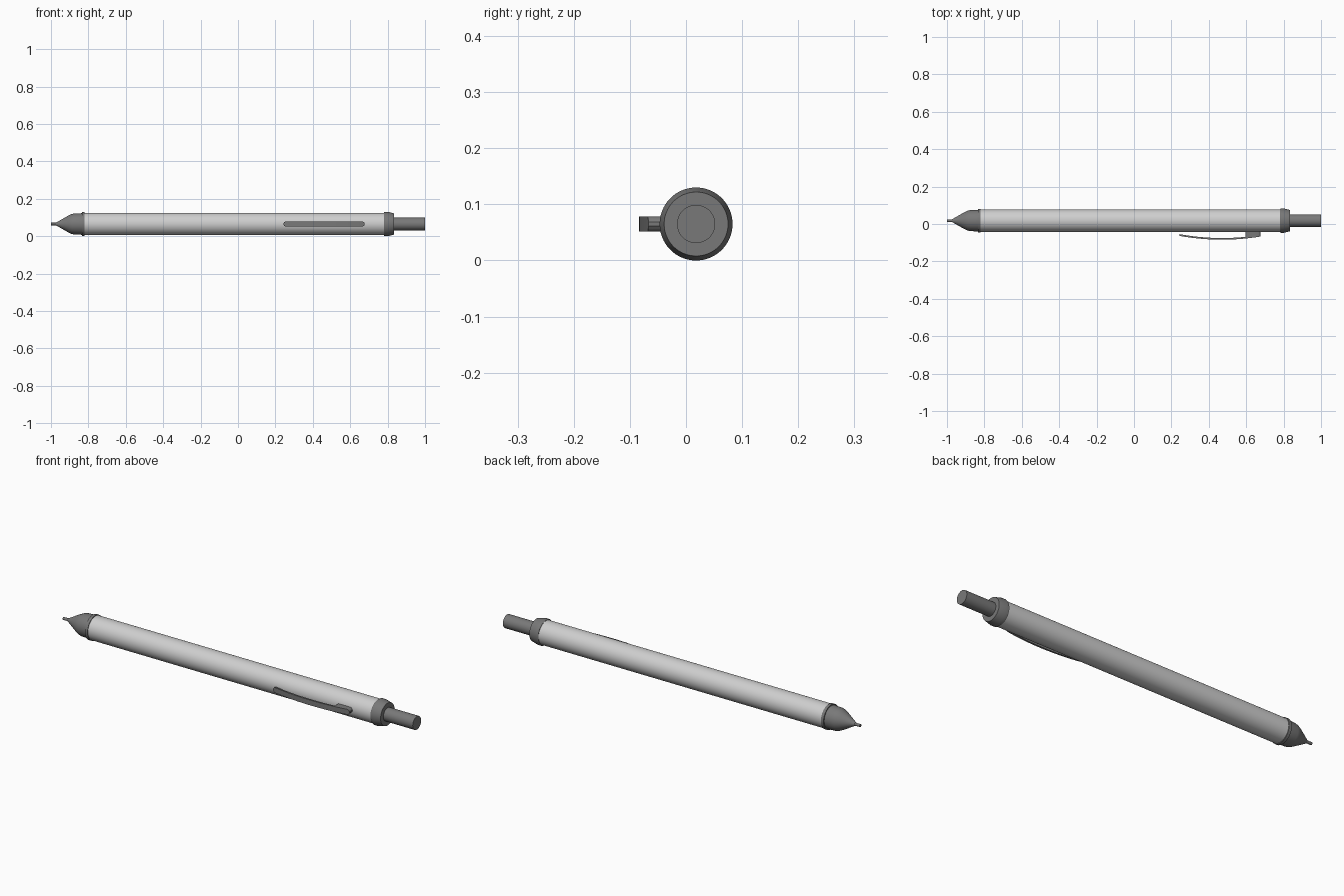
import bpy, bmesh, math

if "Cube" in bpy.data.objects:
    bpy.data.objects.remove(bpy.data.objects["Cube"])

CY, CZ = 0.018, 0.065  # pen axis runs along x through this point


def material(name, value):
    m = bpy.data.materials.new(name)
    m.diffuse_color = (value, value, value, 1)
    m.use_nodes = True
    m.node_tree.nodes["Principled BSDF"].inputs["Base Color"].default_value = m.diffuse_color
    return m


light = material("light_grey", 0.62)
dark = material("dark_grey", 0.19)


def finish(bm, name, mat):
    bmesh.ops.recalc_face_normals(bm, faces=bm.faces)
    me = bpy.data.meshes.new(name)
    bm.to_mesh(me)
    bm.free()
    me.materials.append(mat)
    ob = bpy.data.objects.new(name, me)
    bpy.context.collection.objects.link(ob)
    bpy.ops.object.select_all(action='DESELECT')
    ob.select_set(True)
    bpy.context.view_layer.objects.active = ob
    bpy.ops.object.shade_smooth_by_angle(angle=math.radians(25))
    return ob


def bridge(bm, rings):
    """Skin a list of vertex rings and cap both ends."""
    n = len(rings[0])
    for a, b in zip(rings, rings[1:]):
        for i in range(n):
            j = (i + 1) % n
            bm.faces.new((a[i], a[j], b[j], b[i]))
    bm.faces.new(rings[0])
    bm.faces.new(rings[-1])


def lathe(name, profile, mat, n=64):
    """Turn (x, radius) points round the pen axis."""
    bm = bmesh.new()
    rings = []
    for x, r in profile:
        rings.append([bm.verts.new((x, CY + r * math.cos(math.tau * i / n),
                                    CZ + r * math.sin(math.tau * i / n)))
                      for i in range(n)])
    bridge(bm, rings)
    return finish(bm, name, mat)


# turned parts
lathe("barrel", [(-0.825, 0.06), (0.785, 0.06)], light)
lathe("tip_ring", [(-0.835, 0.063), (-0.82, 0.063)], dark)
lathe("tip_cone", [(-0.972, 0.008), (-0.93, 0.032), (-0.905, 0.046),
                   (-0.89, 0.053), (-0.877, 0.056), (-0.825, 0.058)], dark)
lathe("lead_tube", [(-1.0, 0.007), (-0.965, 0.007)], dark)
lathe("collar", [(0.78, 0.062), (0.785, 0.065), (0.80, 0.065),
                 (0.834, 0.057)], dark)
lathe("push_button", [(0.825, 0.034), (1.0, 0.034)], dark)

# clip: a bowed strip with rounded ends, and a foot joining it to the barrel
X0, X1, HALF = 0.243, 0.677, 0.0135


def bow(x):
    return -0.084 + 0.4 * (x - 0.47) ** 2


def half_width(x):
    d = min(x - X0, X1 - x, HALF)
    return max(0.004, math.sqrt(max(0, HALF ** 2 - (HALF - d) ** 2)))


def strip(name, xs, inner):
    bm = bmesh.new()
    rings = []
    for x in xs:
        w, yo, yi = half_width(x), bow(x), inner(x)
        rings.append([bm.verts.new((x, y, CZ + z)) for y, z in
                      ((yo, -w), (yo, w), (yi, w), (yi, -w))])
    bridge(bm, rings)
    return finish(bm, name, dark)


ends = [0, 0.001, 0.003, 0.006, 0.009, HALF]
middle = [X0 + (X1 - X0) * i / 24 for i in range(1, 24)]
tail = [X1 - e for e in reversed(ends)]
strip("clip", [X0 + e for e in ends] + middle + tail, lambda x: bow(x) + 0.009)
strip("clip_foot", [0.597, 0.63] + tail, lambda x: -0.036)
